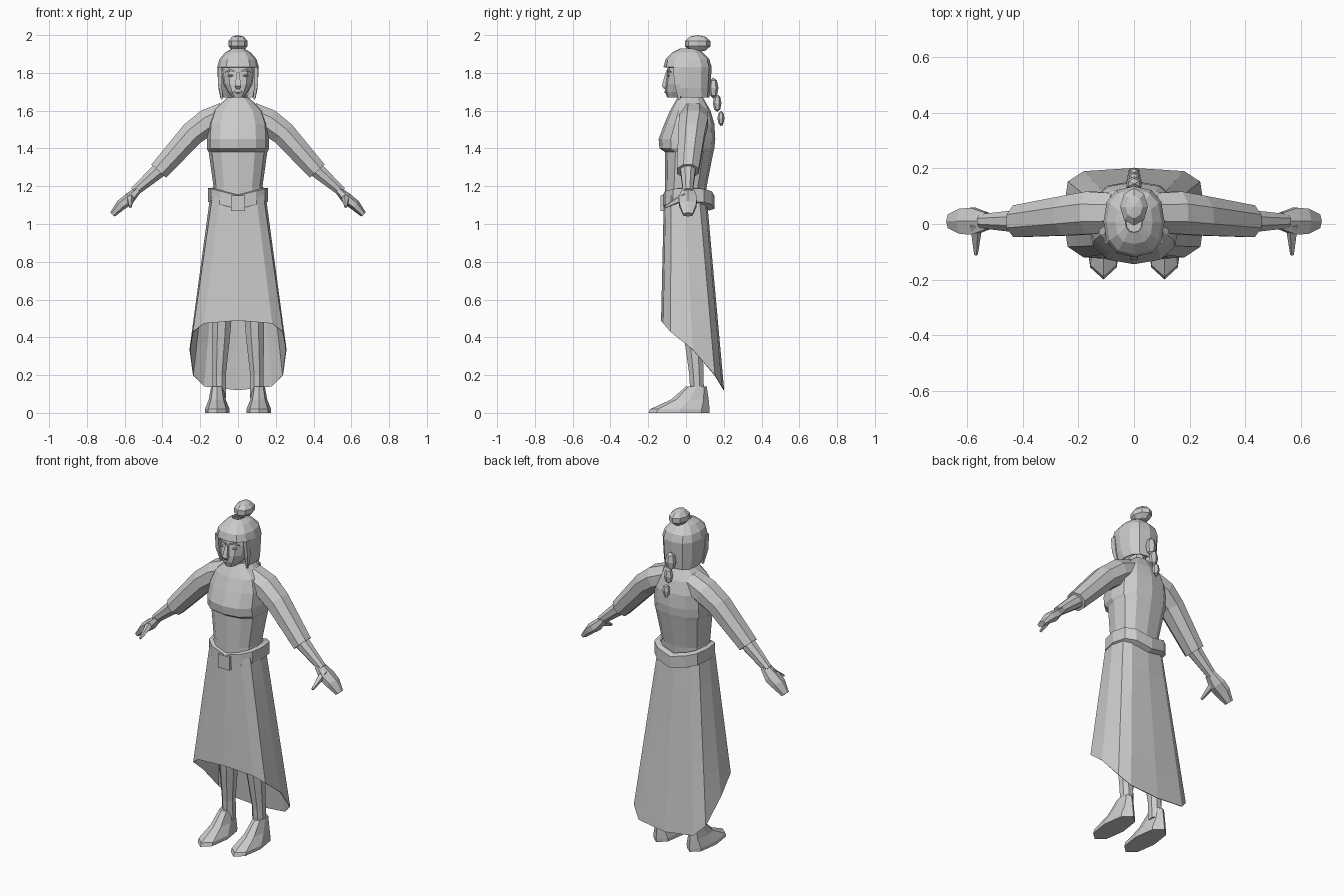
import bpy, bmesh, math
from mathutils import Vector, Matrix

cube = bpy.data.objects.get("Cube")
if cube:
    bpy.data.objects.remove(cube, do_unlink=True)

grey = (0.6, 0.6, 0.6, 1)
clay = bpy.data.materials.new("light_grey")
clay.use_nodes = True
clay.diffuse_color = grey
clay.node_tree.nodes["Principled BSDF"].inputs["Base Color"].default_value = grey

ACROSS, DEPTH, UP = Vector((1, 0, 0)), Vector((0, 1, 0)), Vector((0, 0, 1))


def finish(name, bm, mirror=False, thickness=0):
    bmesh.ops.recalc_face_normals(bm, faces=bm.faces)
    mesh = bpy.data.meshes.new(name)
    bm.to_mesh(mesh)
    bm.free()
    mesh.materials.append(clay)
    obj = bpy.data.objects.new(name, mesh)
    bpy.context.collection.objects.link(obj)
    if mirror:
        obj.modifiers.new("mirror", "MIRROR")
    if thickness:
        solid = obj.modifiers.new("thickness", "SOLIDIFY")
        solid.thickness = thickness
        solid.offset = 0
    return obj


def skin(rings, cap=True):
    """Join closed rings of points with quads."""
    bm = bmesh.new()
    rows = [[bm.verts.new(point) for point in ring] for ring in rings]
    count = len(rows[0])
    for low, high in zip(rows, rows[1:]):
        for i in range(count):
            j = (i + 1) % count
            bm.faces.new((low[i], low[j], high[j], high[i]))
    if cap:
        bm.faces.new(rows[0])
        bm.faces.new(rows[-1])
    return bm


def outline(height, width, front, back, sides=12, power=0.8, centre=0):
    """Level ring with rounded corners; a lower power is squarer."""
    middle, reach = (front + back) / 2, (back - front) / 2
    ring = []
    for i in range(sides):
        angle = math.tau * i / sides
        c, s = math.cos(angle), math.sin(angle)
        x = math.copysign(abs(c) ** power, c) * width
        y = math.copysign(abs(s) ** power, s) * reach
        ring.append(Vector((centre + x, middle + y, height)))
    return ring


def tube(name, stations, side, sides=8, broad=1, mirror=False):
    """Stations are a point and a radius; broad widens the tube along side."""
    points = [Vector(station[:3]) for station in stations]
    last = len(points) - 1
    angles = [math.tau * (i + 0.5) / sides for i in range(sides)]
    rings = []
    for k, point in enumerate(points):
        along = (points[min(k + 1, last)] - points[max(k - 1, 0)]).normalized()
        other = along.cross(side).normalized()
        radius = stations[k][3] / math.cos(math.pi / sides)
        rings.append([point + radius * (side * broad * math.cos(a) + other * math.sin(a))
                      for a in angles])
    return finish(name, skin(rings), mirror)


def ball(name, place, size, segments=8, rings=4, mirror=False):
    bm = bmesh.new()
    matrix = Matrix.Translation(place) @ Matrix.Diagonal((*size, 1))
    bmesh.ops.create_uvsphere(bm, u_segments=segments, v_segments=rings, radius=1, matrix=matrix)
    return finish(name, bm, mirror)


def body(name, levels, **shape):
    return finish(name, skin([outline(*level, **shape) for level in levels]))


# Torso with bust, and neck
body("torso", [(1.1, .14, -.11, .1), (1.2, .13, -.11, .11), (1.38, .155, -.11, .145),
               (1.4, .165, -.14, .15), (1.45, .165, -.145, .155), (1.53, .16, -.115, .15),
               (1.6, .135, -.085, .13), (1.67, .055, -.045, .09)])
body("neck", [(1.6, .05, -.04, .08), (1.75, .04, -.04, .07)], sides=8)

# Sleeves, forearms, hands and thumbs
tube("sleeves", [(.07, .04, 1.58, .065), (.16, .04, 1.54, .07), (.24, .03, 1.48, .065),
                 (.42, .01, 1.28, .052)], DEPTH, broad=1.1, mirror=True)
tube("forearms", [(.4, .01, 1.3, .042), (.55, .01, 1.17, .025)], DEPTH, mirror=True)
tube("hands", [(.53, .01, 1.18, .017), (.58, .01, 1.13, .027), (.62, .01, 1.1, .025),
               (.665, .01, 1.05, .014)], DEPTH, sides=6, broad=1.8, mirror=True)
tube("thumbs", [(.57, 0, 1.15, .02), (.57, -.11, 1.09, .006)], ACROSS, sides=5, mirror=True)

# Flared skirt with a hem that drops steeply toward the back
waist = outline(1.15, .145, -.115, .107, power=.6)
hem = outline(0, .255, -.13, .2, power=.5)
for point in hem:
    point.z = .36 - .6 * point.y - 3 * point.y * abs(point.y)
rows = [[top.lerp(bottom, step / 5) for top, bottom in zip(waist, hem)] for step in range(6)]
finish("skirt", skin(rows, cap=False), thickness=.004)

# Belt, dipping at the front and back, with a buckle
rows = []
for height, inset in ((1.07, .03), (1.08, 0), (1.15, 0), (1.16, .03)):
    row = outline(height, .16 - inset, inset - .125, .15 - inset, power=.75)
    for point in row:
        point.z += .25 * abs(point.x)
    rows.append(row)
finish("belt", skin(rows, cap=False))
bm = bmesh.new()
place = Matrix.Translation((0, -.125, 1.11)) @ Matrix.Diagonal((.075, .02, .08, 1))
bmesh.ops.create_cube(bm, size=1, matrix=place)
finish("buckle", bm)

# Legs and pointed shoes
tube("legs", [(.08, .02, .7, .065), (.09, .04, .4, .05), (.1, .055, .2, .037),
              (.1, .06, .08, .037)], ACROSS, broad=.95, mirror=True)
shoe = [(0, .065, -.2, .125), (.02, .065, -.19, .125), (.07, .045, -.08, .12), (.14, .032, 0, .11)]
rows = [outline(*level, sides=8, power=.9, centre=.11) for level in shoe]
finish("shoes", skin(rows), mirror=True)

# Head and face features
body("head", [(1.67, .03, -.1, 0), (1.7, .055, -.11, .06), (1.74, .076, -.11, .1),
              (1.8, .086, -.1, .1), (1.88, .07, -.09, .08)])
tube("nose", [(0, -.1, 1.8, .008), (0, -.113, 1.73, .015), (0, -.106, 1.72, .01)], ACROSS, sides=4)
ball("lips", (0, -.105, 1.7), (.024, .01, .009))
ball("eyes", (.037, -.09, 1.785), (.018, .01, .007), mirror=True)
tube("eyebrows", [(.01, -.1, 1.805, .004), (.04, -.096, 1.815, .005), (.07, -.08, 1.805, .003)],
     UP, sides=4, mirror=True)

# Hair shell, open around the face
hair = skin([outline(*level) for level in (
    (1.67, .09, -.06, .12), (1.72, .1, -.1, .125), (1.83, .106, -.115, .132),
    (1.87, .095, -.105, .12), (1.905, .065, -.07, .085), (1.925, .03, -.03, .06))], cap=False)
centres = {face: face.calc_center_median() for face in hair.faces}
opening = [face for face, centre in centres.items() if centre.y < -.03 and centre.z < 1.82]
bmesh.ops.delete(hair, geom=opening, context="FACES")
finish("hair", hair, thickness=.008)
tube("side_locks", [(.094, -.055, 1.83, .015), (.095, -.045, 1.74, .015), (.086, -.035, 1.66, .006)],
     ACROSS, sides=4, broad=.7, mirror=True)

# Bun, and a braid of shrinking beads
ball("bun", (0, .062, 1.955), (.053, .071, .045), rings=5)
for i in range(3):
    scale = 1 - .15 * i
    size = Vector((.032, .027, .055)) * scale
    ball("braid_bead_" + "abc"[i], (0, .145 + .02 * i, 1.72 - .08 * i), size, segments=6)
tube("braid_tip", [(0, .18, 1.57, .012), (0, .188, 1.52, .007)], ACROSS, sides=6)
